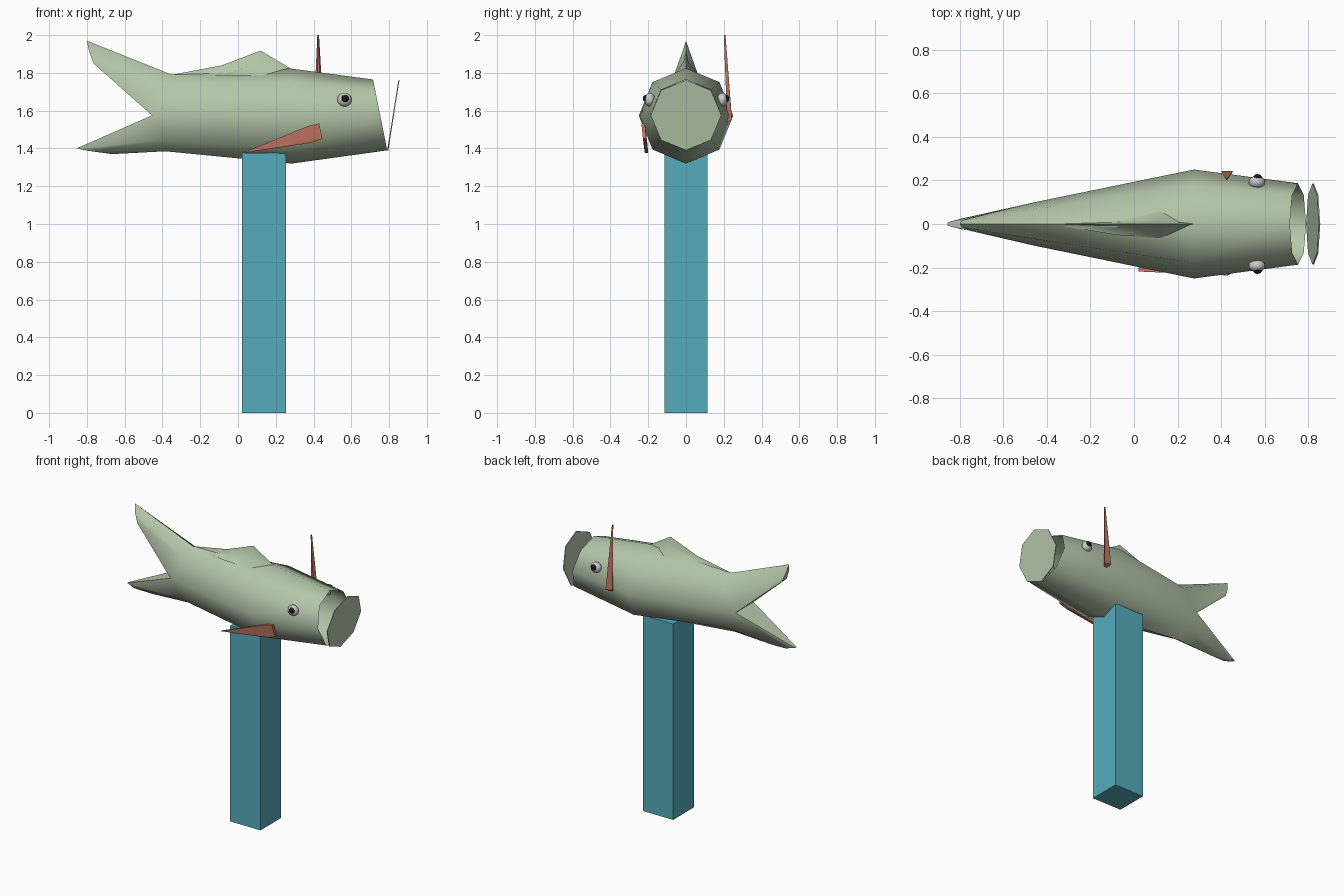
import bpy, bmesh, math
from mathutils import Vector

if "Cube" in bpy.data.objects:
    bpy.data.objects.remove(bpy.data.objects["Cube"])


def material(name, rgb):
    m = bpy.data.materials.new(name)
    m.diffuse_color = (*rgb, 1)
    m.use_nodes = True
    m.node_tree.nodes["Principled BSDF"].inputs["Base Color"].default_value = m.diffuse_color
    return m


GREEN = material("scale_green", (0.46, 0.57, 0.40))
TEAL = material("post_teal", (0.09, 0.41, 0.50))
CORAL = material("fin_coral", (0.55, 0.18, 0.12))
BLACK = material("pupil_black", (0.01, 0.01, 0.01))


def finish(bm, name, mat=None, smooth=None):
    bmesh.ops.recalc_face_normals(bm, faces=bm.faces)
    me = bpy.data.meshes.new(name)
    bm.to_mesh(me)
    bm.free()
    ob = bpy.data.objects.new(name, me)
    bpy.context.collection.objects.link(ob)
    if mat:
        me.materials.append(mat)
    if smooth:
        bpy.ops.object.select_all(action='DESELECT')
        ob.select_set(True)
        bpy.context.view_layer.objects.active = ob
        bpy.ops.object.shade_smooth_by_angle(angle=math.radians(smooth))
    return ob


def octagon(top, bottom, half_width):
    """Slanted eight-sided ring, starting at +y and turning over the top."""
    (xt, zt), (xb, zb) = top, bottom
    pts = []
    for i in range(8):
        a = i * math.pi / 4
        t = (1 + math.sin(a)) / 2
        pts.append((xb + (xt - xb) * t, half_width * math.cos(a), zb + (zt - zb) * t))
    return pts


def bridge(bm, a, b, closed=True):
    n = len(a)
    for i in range(n if closed else n - 1):
        j = (i + 1) % n
        bm.faces.new((a[i], a[j], b[j], b[i]))


def hull(points, name, mat, smooth=None):
    bm = bmesh.new()
    for p in points:
        bm.verts.new(p)
    bmesh.ops.convex_hull(bm, input=bm.verts)
    return finish(bm, name, mat, smooth)


# Fish body: open mouth, widest ring, tail root
bm = bmesh.new()
mouth = octagon((0.715, 1.765), (0.79, 1.39), 0.187)
middle = octagon((0.265, 1.825), (0.285, 1.32), 0.25)
root = octagon((-0.35, 1.79), (-0.385, 1.385), 0.12)
root[0], root[4] = (-0.455, 0.10, 1.575), (-0.455, -0.10, 1.575)
rings = [[bm.verts.new(p) for p in r] for r in (mouth, middle, root)]
bridge(bm, rings[0], rings[1])
bridge(bm, rings[1], rings[2])

# Forked tail: each half of the root ring runs to its own tip
r = rings[2]
upper = [(-0.765, 0.025, 1.85), (-0.79, 0.016, 1.92), (-0.80, 0, 1.97)]
lower = [(-0.855, 0.008, 1.40), (-0.79, 0.025, 1.387), (-0.665, 0, 1.37)]
for base, tip in ((r[:5], upper), ([r[0], r[7], r[6], r[5], r[4]], lower)):
    pts = tip + [(x, -y, z) for x, y, z in reversed(tip[:2])]
    end = [bm.verts.new(p) for p in pts]
    bridge(bm, base, end)
    bm.faces.new(end)
finish(bm, "fish_body", GREEN, 50)

# Back fin: ridge rising out of the back
bm = bmesh.new()
ridge = [(-0.35, 1.79), (-0.085, 1.84), (0.12, 1.918), (0.275, 1.825)]
spread = [0.005, 0.05, 0.065, 0.005]
loops = []
for (x, z), w in zip(ridge, spread):
    loops.append([bm.verts.new(p) for p in
                  ((x, -w, 1.785), (x, -w * 0.2, z - w * 0.9), (x, 0, z),
                   (x, w * 0.2, z - w * 0.9), (x, w, 1.785))])
for a, b in zip(loops, loops[1:]):
    bridge(bm, a, b)
bm.faces.new(loops[0])
bm.faces.new(loops[-1])
finish(bm, "back_fin", GREEN, 50)

# Mouth door, hinged open at the bottom lip
door = octagon((0.849, 1.762), (0.790, 1.39), 0.187)
hull([(x + d, y, z) for x, y, z in door for d in (0, 0.006)], "mouth_door", GREEN)

# Post
hull([(x, y, z) for x in (0.02, 0.255) for y in (-0.115, 0.115) for z in (0, 1.375)],
     "post", TEAL)

# Side fin lying along the front side
outline = [(0.02, -0.212, 1.375), (0.375, -0.228, 1.52), (0.43, -0.23, 1.532),
           (0.447, -0.222, 1.452), (0.39, -0.217, 1.43)]
hull([(x, y + d, z) for x, y, z in outline for d in (-0.006, 0.012)], "side_fin", CORAL)

# Raised flag fin on the far side
hull([(0.400, 0.243, 1.56), (0.455, 0.243, 1.55), (0.44, 0.218, 1.54), (0.415, 0.218, 1.54),
      (0.420, 0.209, 2.0), (0.429, 0.209, 2.0), (0.425, 0.200, 2.0)], "flag_fin", CORAL)


# Eyes
def ball(name, loc, size, mat=None):
    bm = bmesh.new()
    bmesh.ops.create_uvsphere(bm, u_segments=16, v_segments=10, radius=1)
    for v in bm.verts:
        v.co = Vector(loc) + Vector(c * s for c, s in zip(v.co, size))
    finish(bm, name, mat, 60)


for side, label in ((-1, "front"), (1, "back")):
    ball(label + "_eye", (0.564, side * 0.192, 1.658), (0.038, 0.029, 0.036))
    ball(label + "_pupil", (0.567, side * 0.211, 1.664), (0.021, 0.018, 0.020), BLACK)
